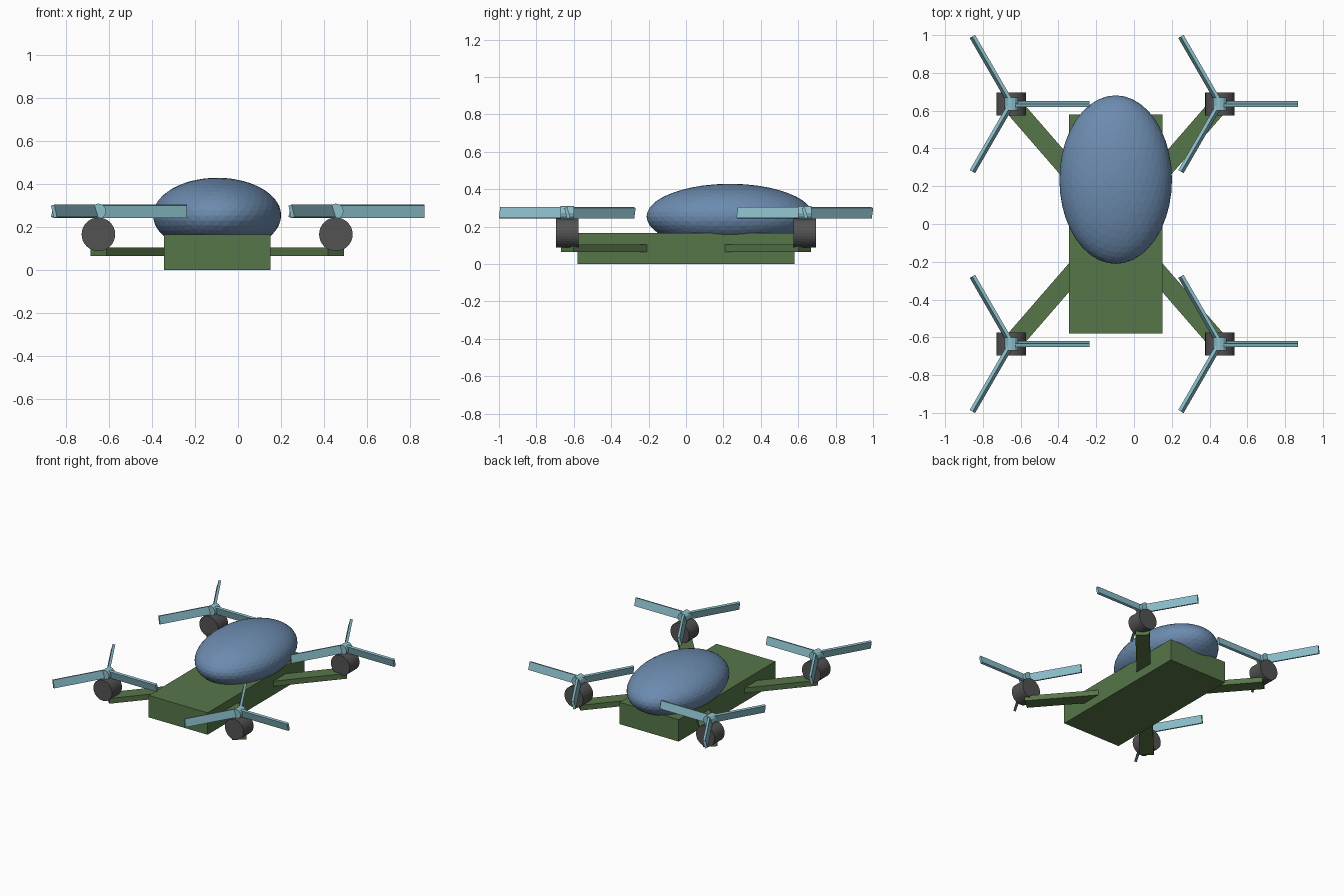
import bpy, math
from math import radians
from mathutils import Matrix, Vector

if "Cube" in bpy.data.objects:
    bpy.data.objects.remove(bpy.data.objects["Cube"])

CX = -0.097  # fuselage centre line


def material(name, rgb):
    m = bpy.data.materials.new(name)
    m.diffuse_color = (*rgb, 1)
    m.use_nodes = True
    m.node_tree.nodes["Principled BSDF"].inputs["Base Color"].default_value = m.diffuse_color
    return m


GREEN = material("olive_green", (0.095, 0.18, 0.067))
BLUE = material("canopy_blue", (0.15, 0.26, 0.43))
DARK = material("motor_grey", (0.086, 0.086, 0.086))
TEAL = material("rotor_teal", (0.26, 0.52, 0.59))


def finish(name, mat, matrix):
    ob = bpy.context.object
    ob.name = name
    ob.data.transform(matrix)
    ob.data.materials.append(mat)
    return ob


def box(name, size, matrix, mat):
    bpy.ops.mesh.primitive_cube_add(size=1)
    return finish(name, mat, matrix @ Matrix.Diagonal((*size, 1)))


def cylinder_y(name, r, length, centre, sides, mat):
    bpy.ops.mesh.primitive_cylinder_add(vertices=sides, radius=r, depth=length)
    return finish(name, mat, Matrix.Translation(centre) @ Matrix.Rotation(radians(90), 4, 'X'))


# Fuselage slab
box("fuselage", (0.495, 1.16, 0.166), Matrix.Translation((CX, 0, 0.083)), GREEN)

# Ellipsoid canopy
bpy.ops.mesh.primitive_ico_sphere_add(subdivisions=4, radius=1)
finish("canopy", BLUE, Matrix.Translation((CX, 0.235, 0.254))
       @ Matrix.Diagonal((0.298, 0.446, 0.175, 1)))

for sx, side in ((-1, "left"), (1, "right")):
    for sy, end in ((-1, "front"), (1, "back")):
        tag = f"{end}_{side}"
        x, y = CX + sx * 0.552, sy * 0.635

        # Diagonal arm running from inside the fuselage to the motor
        inner, outer = Vector((CX + sx * 0.15, sy * 0.172, 0.085)), Vector((x, y, 0.085))
        d = outer - inner
        box(f"arm_{tag}", (d.length, 0.10, 0.04),
            Matrix.Translation((inner + outer) / 2)
            @ Matrix.Rotation(math.atan2(d.y, d.x), 4, 'Z'), GREEN)

        # Motor drum and rotor hub
        cylinder_y(f"motor_{tag}", 0.078, 0.12, (x, y, 0.166), 32, DARK)
        cylinder_y(f"rotor_hub_{tag}", 0.036, 0.07, (x, y, 0.273), 12, TEAL)

        # Three pitched blades
        for i in range(3):
            box(f"blade_{i + 1}_{tag}", (0.413, 0.018, 0.059),
                Matrix.Translation((x, y, 0.273))
                @ Matrix.Rotation(radians(120 * i), 4, 'Z')
                @ Matrix.Translation((0.2065, 0, 0))
                @ Matrix.Rotation(radians(15), 4, 'X'), TEAL)
